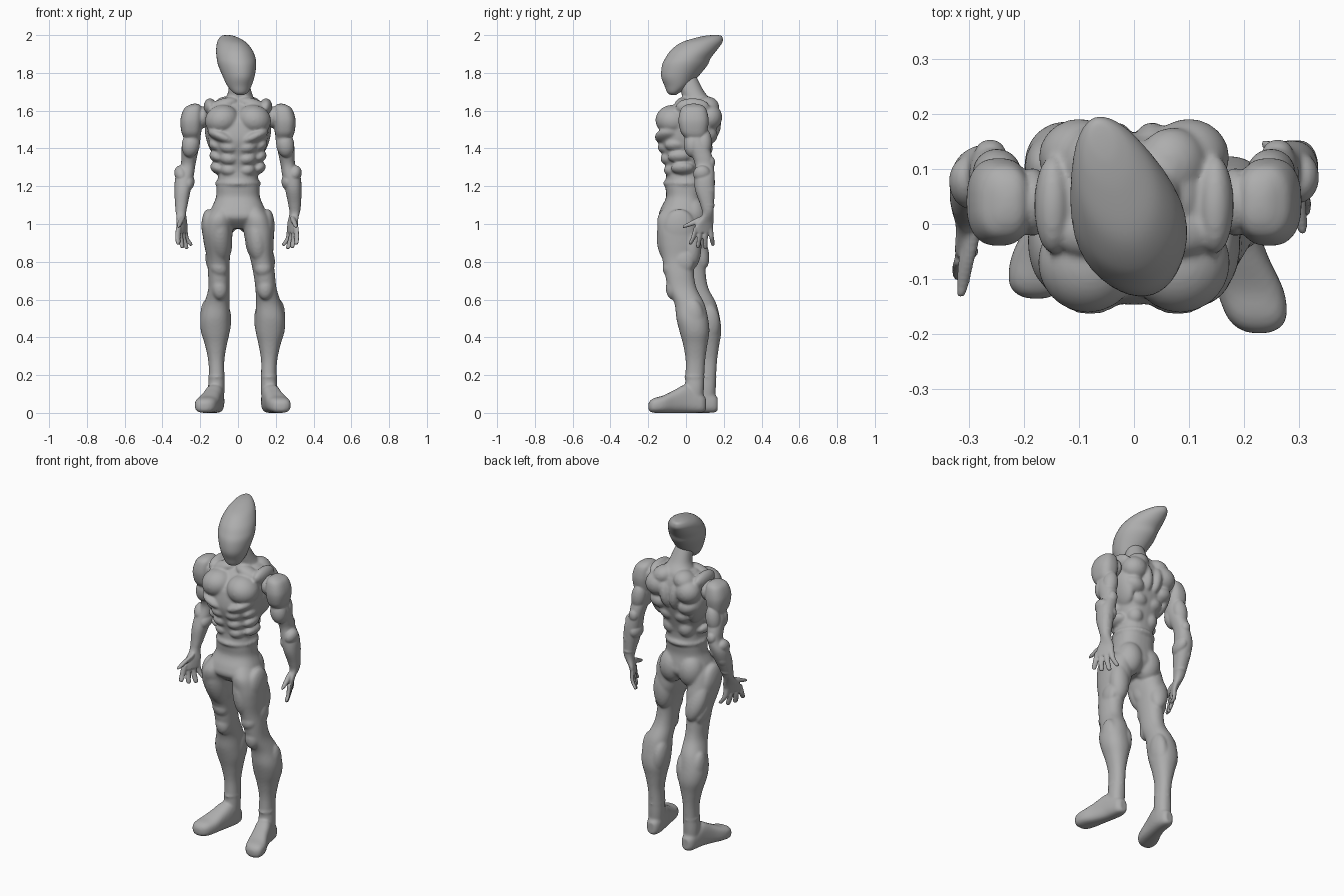
import bpy, bmesh, math
from mathutils import Matrix, Vector, Euler

grey = bpy.data.materials.new("matte_grey")
grey.diffuse_color = (0.42, 0.42, 0.42, 1)


def smoothstep(hi, lo, z):
    t = max(0, min(1, (hi - z) / (hi - lo)))
    return t * t * (3 - 2 * t)


def catmull(rows, steps=5):
    rows = [Vector(r) for r in rows]
    out = []
    for i in range(len(rows) - 1):
        a, b, c, d = rows[max(i - 1, 0)], rows[i], rows[i + 1], rows[min(i + 2, len(rows) - 1)]
        for s in range(steps):
            t = s / steps
            out.append(0.5 * (2 * b + (c - a) * t + (2 * a - 5 * b + 4 * c - d) * t * t
                              + (3 * b - a - 3 * c + d) * t ** 3))
    return out + [rows[-1]]


def tube(bm, rows, axis="z", power=2.2, n=32):
    """Loft of super-ellipses. Row: position along axis, two centre values, two radii."""
    rings = []
    for p, c1, c2, r1, r2 in catmull(rows):
        ring = []
        for k in range(n):
            a = 2 * math.pi * k / n
            ca, sa = math.cos(a), math.sin(a)
            u = c1 + r1 * math.copysign(abs(ca) ** (2 / power), ca)
            v = c2 + r2 * math.copysign(abs(sa) ** (2 / power), sa)
            ring.append(bm.verts.new((u, v, p) if axis == "z" else (u, p, v)))
        rings.append(ring)
    for a, b in zip(rings, rings[1:]):
        for k in range(n):
            bm.faces.new((a[k], a[(k + 1) % n], b[(k + 1) % n], b[k]))
    bm.faces.new(rings[0][::-1])
    bm.faces.new(rings[-1])


def blob(bm, c, r, rot=(0, 0, 0), both=False):
    for s in ((1, -1) if both else (1,)):
        e = Euler([math.radians(v) for v in (rot[0], rot[1] * s, rot[2] * s)])
        m = Matrix.LocRotScale(Vector((c[0] * s, c[1], c[2])), e, Vector(r))
        bmesh.ops.create_uvsphere(bm, u_segments=24, v_segments=16, radius=1, matrix=m)


def finish(name, bm, voxel=None, rounds=3):
    bmesh.ops.recalc_face_normals(bm, faces=bm.faces)
    for f in bm.faces:
        f.smooth = True
    me = bpy.data.meshes.new(name)
    bm.to_mesh(me)
    bm.free()
    me.materials.append(grey)
    ob = bpy.data.objects.new(name, me)
    bpy.context.collection.objects.link(ob)
    if voxel:
        m = ob.modifiers.new("fuse", "REMESH")
        m.mode, m.voxel_size, m.use_smooth_shade = "VOXEL", voxel, True
        s = ob.modifiers.new("soften", "SMOOTH")
        s.factor, s.iterations = 0.5, rounds
    return ob


# Torso core, neck and pelvis
body = bmesh.new()
tube(body, [(1.66, 0, .06, .1, .065), (1.62, 0, .045, .148, .105), (1.56, 0, .022, .165, .142),
            (1.52, 0, .012, .167, .15), (1.44, 0, -.001, .156, .146), (1.36, 0, -.002, .13, .122),
            (1.28, 0, -.004, .105, .102), (1.2, 0, -.008, .113, .101), (1.14, 0, -.01, .117, .096),
            (1.08, 0, -.02, .142, .115), (1.03, 0, -.022, .152, .12), (.975, 0, -.015, .06, .07)], power=2.4)
tube(body, [(1.58, 0, .06, .1, .09), (1.65, .005, .06, .083, .078), (1.7, .01, .035, .062, .062),
            (1.78, 0, 0, .05, .056)])
blob(body, (0, -.006, 1.215), (.122, .116, .038))                       # waist band
blob(body, (.084, -.07, 1.55), (.092, .092, .08), (0, 14, 0), True)      # chest
blob(body, (.08, -.086, 1.46), (.088, .08, .034), (0, -24, 0), True)     # lower chest band
for z, y, w in ((1.405, -.1, .053), (1.345, -.085, .05), (1.285, -.068, .047)):
    blob(body, (.047, y, z), (w, .05, .036), (0, -8, 0), True)          # abdominals
    blob(body, (.045 + w * 1.35, y + .05, z + .01), (.042, .062, .03), (0, -30, 0), True)  # ribs
blob(body, (.128, .05, 1.46), (.042, .088, .11), (0, 14, 0), True)       # side of back
blob(body, (.148, .035, 1.62), (.034, .09, .046), (0, 0, 0), True)       # shoulder pad
blob(body, (.08, -.015, 1.63), (.08, .045, .034), (0, 18, 0), True)      # collar
blob(body, (.07, .11, 1.62), (.065, .066, .054), (0, 22, 0), True)       # upper back
blob(body, (.1, .122, 1.565), (.074, .07, .07), (0, 15, 0), True)        # shoulder blade
blob(body, (.033, .128, 1.53), (.038, .058, .09), (0, 8, 0), True)       # inner back
blob(body, (.095, .1, 1.47), (.066, .068, .052), (0, -20, 0), True)
blob(body, (.05, .09, 1.4), (.056, .052, .047), (0, -15, 0), True)
blob(body, (.05, .064, 1.31), (.048, .05, .055), (0, 0, 0), True)        # lower back
blob(body, (.062, .035, 1.045), (.076, .075, .1), (0, 0, 0), True)       # seat

# Legs with thigh, knee, calf and boot; the right one stands further back
for side in (1, -1):
    start = len(body.verts)
    tube(body, [(1.1, .075, -.025, .047, .08), (1.04, .097, -.037, .07, .112), (.97, .108, -.037, .08, .114),
                (.9, .115, -.035, .074, .11), (.82, .125, -.038, .061, .089), (.74, .138, -.035, .057, .077),
                (.66, .148, -.02, .056, .076), (.58, .162, .018, .067, .079), (.5, .171, .033, .078, .084),
                (.43, .17, .045, .076, .079), (.36, .167, .049, .058, .064), (.28, .165, .05, .043, .052),
                (.2, .163, .047, .041, .05), (.13, .165, .045, .044, .05), (.06, .166, .04, .041, .05)])
    blob(body, (.148, -.035, .965), (.045, .09, .115), (0, 5, 0))    # outer thigh
    blob(body, (.1, -.087, .93), (.058, .069, .135), (0, -6, 0))     # front thigh
    blob(body, (.085, -.05, .9), (.046, .062, .09), (0, -8, 0))      # inner thigh
    blob(body, (.13, .03, .88), (.058, .052, .12))                   # rear thigh
    blob(body, (.17, -.01, .8), (.026, .052, .06))                   # outer knee
    blob(body, (.133, -.085, .765), (.046, .039, .047))              # above knee
    blob(body, (.145, -.067, .66), (.043, .04, .062))                # kneecap
    blob(body, (.205, .04, .48), (.043, .061, .12), (0, 6, 0))       # outer calf
    blob(body, (.13, .055, .47), (.043, .063, .11), (0, -6, 0))      # inner calf
    blob(body, (.164, .045, .19), (.045, .054, .02))                 # boot cuff
    tube(body, [(.105, .163, .045, .022, .034), (.087, .165, .05, .037, .048), (.05, .167, .06, .045, .06),
                (0, .175, .075, .049, .075), (-.06, .192, .061, .053, .061), (-.12, .212, .046, .061, .046),
                (-.165, .223, .04, .056, .04), (-.188, .227, .036, .041, .031), (-.199, .228, .034, .017, .016)],
         axis="y", power=2.7)
    body.verts.ensure_lookup_table()
    for v in body.verts[start:]:
        v.co.z = max(v.co.z, 0.0)
        if side < 0:
            v.co.x = -v.co.x + .05 * smoothstep(1.0, .6, v.co.z)
            v.co.y += .063 * smoothstep(1.05, .72, v.co.z)
finish("torso_and_legs", body, .007, 7)

# Swept-back head, turned slightly, narrowing towards the back
bm = bmesh.new()
tube(bm, [(1.682, 0, -.07, .012, .012), (1.695, 0, -.07, .036, .032), (1.73, 0, -.05, .061, .066),
          (1.78, 0, -.035, .08, .1), (1.84, 0, -.007, .097, .123), (1.88, 0, .013, .1, .123),
          (1.92, 0, .044, .094, .125), (1.96, 0, .087, .076, .113), (1.985, 0, .128, .052, .075),
          (1.997, 0, .153, .028, .041), (2.0, 0, .16, .008, .014)], power=1.9, n=40)
for v in bm.verts:
    v.co.x *= 1.02 - .5 * max(v.co.y, -.05)
head = finish("head", bm)
head.data.transform(Matrix.Translation((-.008, 0, 0)) @ Matrix.Rotation(math.radians(18), 4, "Z"))

# Arms with hands; the right forearm swings forward
for side, word in ((1, "left"), (-1, "right")):
    bm = bmesh.new()
    tube(bm, [(1.6, .235, .04, .035, .045), (1.55, .237, .04, .046, .06), (1.48, .24, .048, .044, .058),
              (1.42, .25, .06, .047, .06), (1.36, .258, .085, .042, .053), (1.31, .265, .097, .039, .049),
              (1.25, .283, .098, .048, .054), (1.18, .293, .1, .043, .052), (1.1, .3, .112, .033, .036),
              (1.05, .3, .115, .026, .03), (1.0, .29, .1, .02, .045), (.955, .284, .09, .015, .046)])
    tube(bm, [(1.637, .228, .04, .008, .012), (1.63, .23, .04, .028, .042), (1.608, .238, .04, .049, .067),
              (1.55, .246, .04, .059, .08), (1.49, .247, .042, .053, .071), (1.46, .245, .048, .044, .057)],
         power=2.5)                                                # shoulder muscle
    blob(bm, (.185, .04, 1.565), (.035, .062, .058))                # shoulder joint
    blob(bm, (.25, .035, 1.42), (.048, .047, .068), (0, -8, 0))     # biceps
    blob(bm, (.25, .095, 1.43), (.043, .042, .078), (0, -8, 0))     # triceps
    blob(bm, (.262, .13, 1.325), (.028, .024, .035))                # elbow
    blob(bm, (.3, .085, 1.265), (.036, .047, .046), (0, 20, 0))     # forearm muscles
    blob(bm, (.265, .1, 1.225), (.035, .053, .047))
    blob(bm, (.302, .105, 1.175), (.034, .048, .06))
    blob(bm, (.3, .114, 1.1), (.034, .038, .021))                   # cuff
    for i in range(4):                                             # fingers
        y = .054 + .025 * i
        tip = y + (i - 1.5) * .014 - .008
        low = (.89, .872, .867, .884)[i]
        tube(bm, [(.985, .286, y, .013, .013), (.93, .283, (y + tip) / 2, .0125, .0125),
                  (low + .01, .275 - .004 * i, tip, .011, .011),
                  (low, .274 - .004 * i, tip, .005, .005)], n=12)
    tube(bm, [(.085, .286, 1.025, .015, .02), (.045, .275, 1.01, .014, .016),
              (.01, .263, .995, .012, .012), (-.018, .255, .985, .007, .007)], axis="y", n=12)  # thumb
    for v in bm.verts:
        v.co.x -= (v.co.y - .1) * .45 * smoothstep(1.08, 1.0, v.co.z)   # turn the hand
        if side < 0:
            v.co.x = -v.co.x - .008 * smoothstep(1.1, .98, v.co.z)
            v.co.y -= .118 * smoothstep(1.33, .95, v.co.z)
    finish(word + "_arm", bm, .005)
